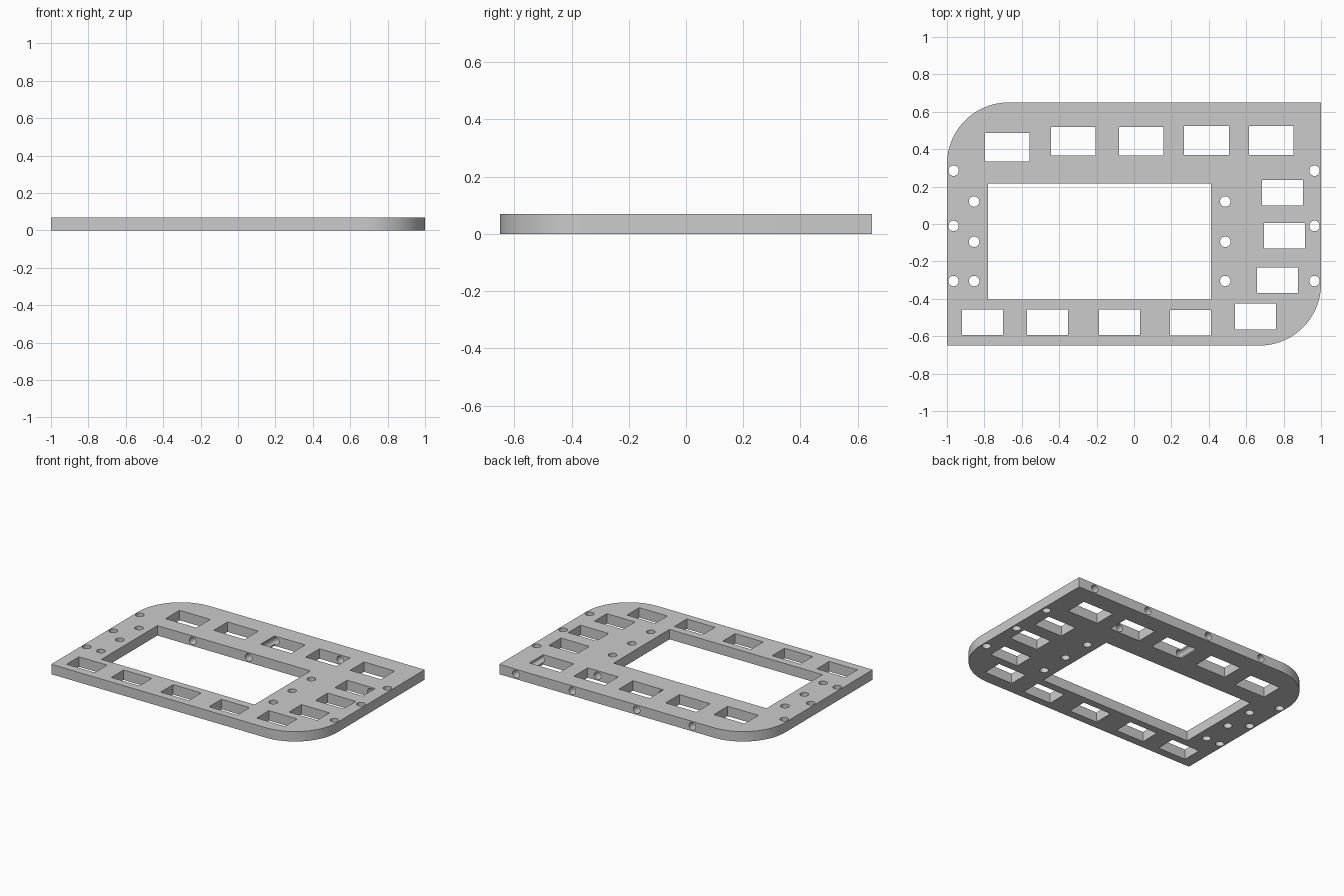
import bpy, bmesh
from math import sin, cos, pi
from mathutils import Matrix, Vector

if "Cube" in bpy.data.objects:
    bpy.data.objects.remove(bpy.data.objects["Cube"])

X, Y, H, R = 1.0, 0.65, 0.07, 0.33   # half sizes, thickness, corner radius


def make_object(name, bm):
    bmesh.ops.recalc_face_normals(bm, faces=bm.faces)
    mesh = bpy.data.meshes.new(name)
    bm.to_mesh(mesh)
    bm.free()
    obj = bpy.data.objects.new(name, mesh)
    bpy.context.collection.objects.link(obj)
    return obj


def add_box(bm, x0, x1, y0, y1):
    m = Matrix.Translation(((x0 + x1) / 2, (y0 + y1) / 2, H / 2))
    bmesh.ops.create_cube(bm, size=1, matrix=m @ Matrix.Diagonal((x1 - x0, y1 - y0, 0.3, 1)))


def add_cylinder(bm, radius, depth, matrix):
    bmesh.ops.create_cone(bm, cap_ends=True, segments=32, radius1=radius,
                          radius2=radius, depth=depth, matrix=matrix)


def cut(target, cutter):
    mod = target.modifiers.new("cut", 'BOOLEAN')
    mod.operation = 'DIFFERENCE'
    mod.solver = 'EXACT'
    mod.object = cutter
    cutter.hide_render = True
    bpy.context.view_layer.objects.active = target
    bpy.ops.object.modifier_apply(modifier=mod.name)
    bpy.data.objects.remove(cutter)


# Plate outline: two square corners, two rounded ones diagonally opposite
N = 24
outline = [(-X, -Y)]
outline += [(X - R + R * cos(a), -Y + R + R * sin(a))
            for a in (-pi / 2 + i * pi / 2 / N for i in range(N + 1))]
outline += [(X, Y)]
outline += [(-X + R + R * cos(a), Y - R + R * sin(a))
            for a in (pi / 2 + i * pi / 2 / N for i in range(N + 1))]
bm = bmesh.new()
face = bm.faces.new([bm.verts.new((x, y, 0)) for x, y in outline])
ext = bmesh.ops.extrude_face_region(bm, geom=[face])
bmesh.ops.translate(bm, vec=Vector((0, 0, H)),
                    verts=[v for v in ext["geom"] if isinstance(v, bmesh.types.BMVert)])
plate = make_object("frame_plate", bm)

# Large window, rectangular slots and vertical screw holes
bm = bmesh.new()
add_box(bm, -0.78, 0.412, -0.405, 0.217)
for x, y in [(-0.797, 0.333), (-0.444, 0.365), (-0.08, 0.365), (0.268, 0.37), (0.615, 0.37)]:
    add_box(bm, x, x + 0.239, y, y + 0.154)
for x, y in [(0.685, 0.099), (0.695, -0.131), (0.657, -0.37), (0.54, -0.563),
             (-0.92, -0.593), (-0.572, -0.593), (-0.187, -0.593), (0.193, -0.597)]:
    add_box(bm, x, x + 0.219, y, y + 0.137)
for xs, ys in [((-0.965, 0.965), (0.285, -0.01, -0.305)),
               ((-0.855, 0.488), (0.12, -0.095, -0.305))]:
    for x in xs:
        for y in ys:
            add_cylinder(bm, 0.028, 0.3, Matrix.Translation((x, y, H / 2)))
cut(plate, make_object("opening_cutter", bm))

# Horizontal holes drilled in from the back edge
bm = bmesh.new()
for x, end in [(-0.505, 0.1), (-0.07, 0.1), (0.43, 0.225), (0.87, 0.18)]:
    m = Matrix.Translation((x, (0.75 + end) / 2, H / 2)) @ Matrix.Rotation(pi / 2, 4, 'X')
    add_cylinder(bm, 0.026, 0.75 - end, m)
cut(plate, make_object("drill_cutter", bm))

# Smooth the curved walls, keep the edges sharp
bpy.ops.object.select_all(action='DESELECT')
plate.select_set(True)
bpy.context.view_layer.objects.active = plate
bpy.ops.object.shade_smooth_by_angle(angle=0.5)
